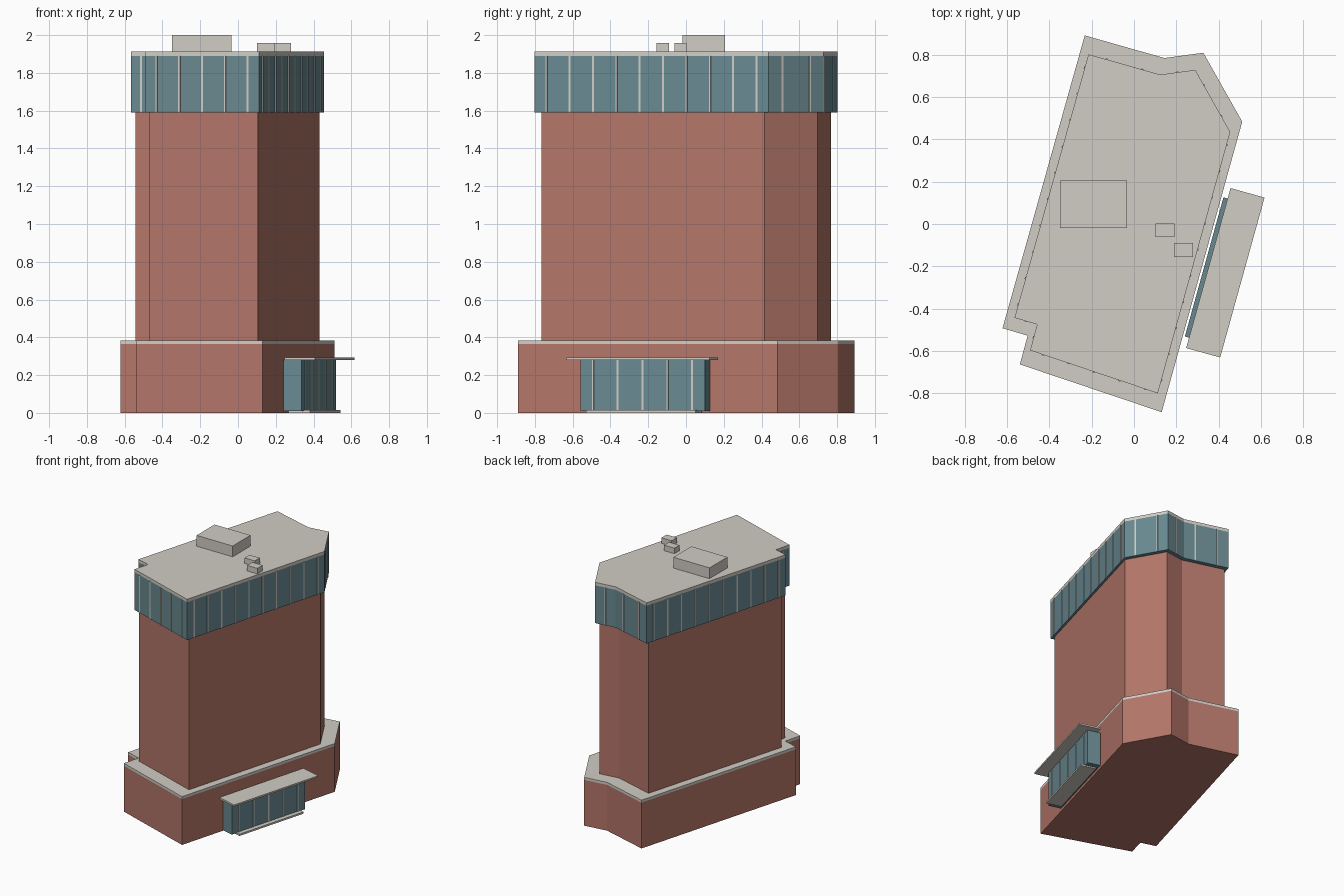
import bpy, bmesh, math
from mathutils import Vector

if "Cube" in bpy.data.objects:
    bpy.data.objects.remove(bpy.data.objects["Cube"])

# Footprint of the building at ground level (counter-clockwise)
FOOT = [(-0.233, 0.892), (-0.622, -0.493), (-0.503, -0.528), (-0.540, -0.664),
        (0.131, -0.890), (0.512, 0.484), (0.328, 0.810), (0.144, 0.785)]
CENTRE_X = -0.055


def material(name, rgb):
    m = bpy.data.materials.new(name)
    m.diffuse_color = (*rgb, 1)
    m.use_nodes = True
    m.node_tree.nodes["Principled BSDF"].inputs["Base Color"].default_value = m.diffuse_color
    return m


BRICK = material("brick", (0.45, 0.18, 0.14))
GLASS = material("glass", (0.14, 0.25, 0.28))
STONE = material("stone", (0.64, 0.61, 0.56))


def finish(name, bm, mat):
    bmesh.ops.recalc_face_normals(bm, faces=bm.faces)
    me = bpy.data.meshes.new(name)
    bm.to_mesh(me)
    bm.free()
    ob = bpy.data.objects.new(name, me)
    bpy.context.collection.objects.link(ob)
    me.materials.append(mat)
    return ob


def outline(s):
    return [Vector((CENTRE_X + (x - CENTRE_X) * s, y * s)) for x, y in FOOT]


def prism(name, pts, z0, z1, mat):
    bm = bmesh.new()
    face = bm.faces.new([bm.verts.new((p[0], p[1], z0)) for p in pts])
    ext = bmesh.ops.extrude_face_region(bm, geom=[face])["geom"]
    verts = [v for v in ext if isinstance(v, bmesh.types.BMVert)]
    bmesh.ops.translate(bm, verts=verts, vec=(0, 0, z1 - z0))
    return finish(name, bm, mat)


def box(name, centre, size, z0, z1, mat, angle=0.0):
    ob = prism(name, [(sx * size[0] / 2, sy * size[1] / 2)
                      for sx, sy in ((-1, -1), (1, -1), (1, 1), (-1, 1))], z0, z1, mat)
    ob.location = (centre[0], centre[1], 0)
    ob.rotation_euler.z = angle
    return ob


def mullions(name, a, b, count, z0, z1):
    # evenly spaced upright bars, half sunk into the glass from a to b
    d = b - a
    for i in range(count):
        box(name, a + d * ((i + 0.5) / count), (0.010, 0.008), z0, z1,
            STONE, math.atan2(d.y, d.x))


# Main masses
prism("podium", outline(1), 0, 0.364, BRICK)
prism("podium_roof", outline(1), 0.364, 0.384, STONE)
prism("tower_shaft", outline(0.86), 0.384, 1.59, BRICK)
prism("crown_glazing", outline(0.9), 1.59, 1.89, GLASS)
prism("main_roof", outline(0.9), 1.89, 1.914, STONE)

# Crown mullions on every side
crown = outline(0.9)
for a, b in zip(crown, crown[1:] + crown[:1]):
    mullions("crown_mullion", a, b, max(1, int((b - a).length / 0.118)), 1.59, 1.89)

# Rooftop equipment
box("plant_room", (-0.192, 0.093), (0.317, 0.225), 1.914, 2.0, STONE)
box("roof_vent", (0.146, -0.030), (0.09, 0.063), 1.914, 1.958, STONE)
box("roof_vent", (0.235, -0.123), (0.09, 0.066), 1.914, 1.958, STONE)

# Entrance, placed along the right wall
corner, far = Vector(FOOT[4]), Vector(FOOT[5])
u = (far - corner).normalized()
n = Vector((u.y, -u.x))
ang = math.atan2(u.y, u.x)
wall = corner + u * (-0.107 - corner.dot(u))

box("entrance_glazing", wall + n * 0.060, (0.683, 0.10), 0.01, 0.28, GLASS, ang)
front = wall + n * 0.110
mullions("entrance_mullion", front - u * 0.3415, front + u * 0.3415, 5, 0.01, 0.28)
box("entrance_canopy", wall + n * 0.114, (0.785, 0.167), 0.28, 0.293, STONE, ang)
box("entrance_step", wall + n * 0.085, (0.60, 0.12), 0, 0.014, STONE, ang)
